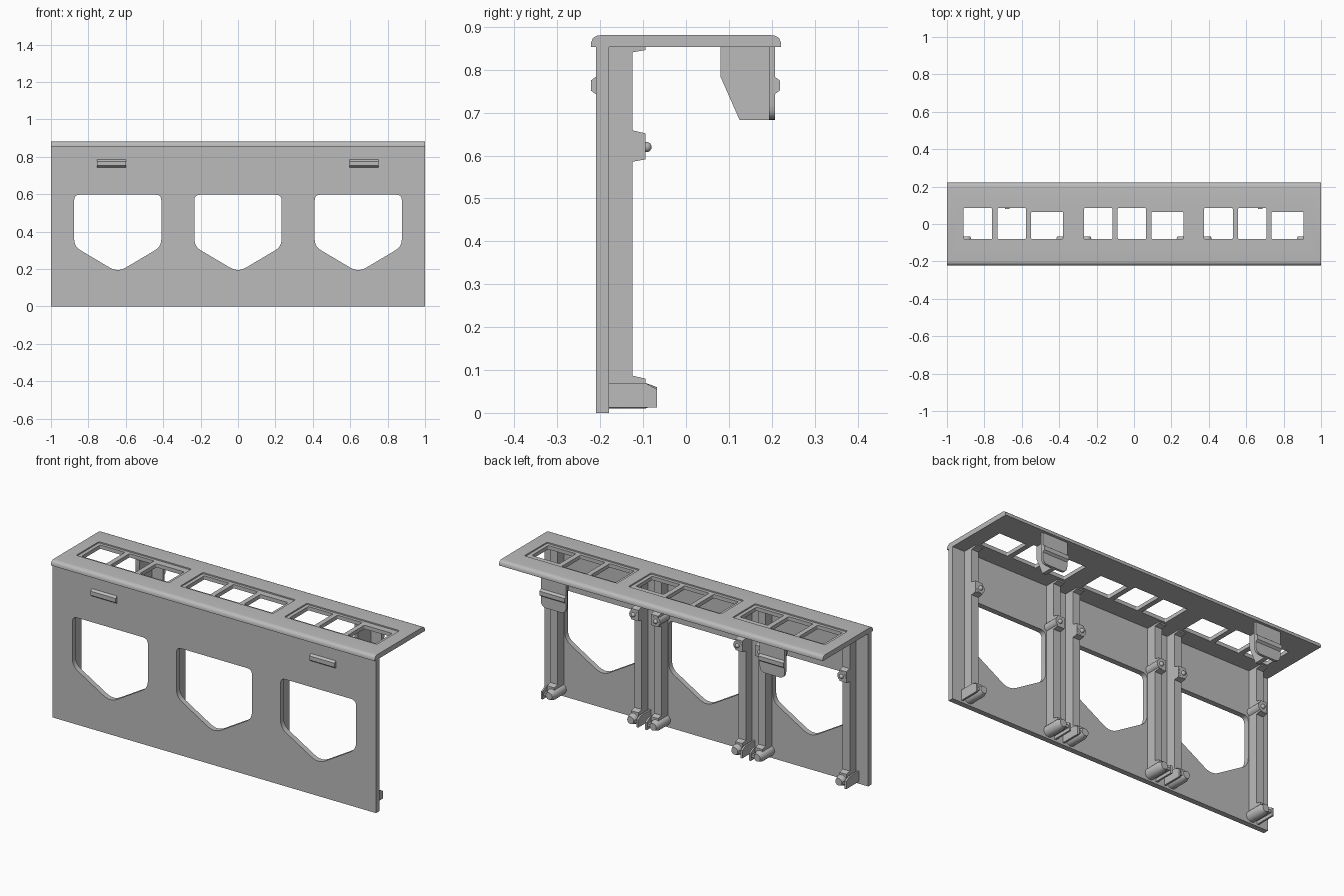
import bpy, bmesh, math
from mathutils import Vector

cube = bpy.data.objects.get("Cube")
if cube:
    bpy.data.objects.remove(cube)

grey = bpy.data.materials.new("plain grey")
grey.use_nodes = True
colour = (0.5, 0.5, 0.5, 1)
grey.diffuse_color = colour
grey.node_tree.nodes["Principled BSDF"].inputs["Base Color"].default_value = colour


def finish(name, bm):
    bmesh.ops.recalc_face_normals(bm, faces=bm.faces)
    mesh = bpy.data.meshes.new(name)
    bm.to_mesh(mesh)
    bm.free()
    mesh.materials.append(grey)
    ob = bpy.data.objects.new(name, mesh)
    bpy.context.collection.objects.link(ob)
    return ob


def select_only(ob):
    bpy.ops.object.select_all(action='DESELECT')
    bpy.context.view_layer.objects.active = ob
    ob.select_set(True)


def smooth(ob):
    select_only(ob)
    bpy.ops.object.shade_smooth_by_angle(angle=math.radians(35))


def rounded(points, radius, steps=5):
    """Outline with its corners rounded; a radius of 0 keeps a corner sharp."""
    out = []
    for i, (x, y) in enumerate(points):
        r = radius[i] if isinstance(radius, list) else radius
        p = Vector((x, y))
        if r == 0:
            out.append(p)
            continue
        a = p + (Vector(points[i - 1]) - p).normalized() * r
        b = p + (Vector(points[(i + 1) % len(points)]) - p).normalized() * r
        for k in range(steps + 1):
            t = k / steps
            out.append(a * (1 - t) ** 2 + p * 2 * t * (1 - t) + b * t * t)
    return out


def prism(bm, outline, axis, lo, hi):
    """Extrude an outline along an axis; the outline uses the other two axes in order."""
    def place(p, d):
        c = list(p)
        c.insert(axis, d)
        return c
    n = len(outline)
    a = [bm.verts.new(place(p, lo)) for p in outline]
    b = [bm.verts.new(place(p, hi)) for p in outline]
    bm.faces.new(a)
    bm.faces.new(b[::-1])
    for i in range(n):
        j = (i + 1) % n
        bm.faces.new((a[i], b[i], b[j], a[j]))


def rect(x0, x1, y0, y1):
    return [(x0, y0), (x1, y0), (x1, y1), (x0, y1)]


def box(bm, x0, x1, y0, y1, z0, z1):
    prism(bm, rect(x0, x1, y0, y1), 2, z0, z1)


def lathe_y(bm, x, z, rings, sides=20):
    """Round part along y, from (y, radius) rings."""
    loops = [[bm.verts.new((x + r * math.cos(math.tau * k / sides), y,
                            z + r * math.sin(math.tau * k / sides)))
              for k in range(sides)] for y, r in rings]
    bm.faces.new(loops[0])
    bm.faces.new(loops[-1])
    for a, b in zip(loops, loops[1:]):
        for k in range(sides):
            j = (k + 1) % sides
            bm.faces.new((a[k], a[j], b[j], b[k]))


def cut(ob, bm):
    cutter = finish("cutter", bm)
    cutter.hide_render = True
    mod = ob.modifiers.new("cut", 'BOOLEAN')
    mod.operation = 'DIFFERENCE'
    mod.solver = 'EXACT'
    mod.object = cutter
    select_only(ob)
    bpy.ops.object.modifier_apply(modifier=mod.name)
    bpy.data.objects.remove(cutter)


BAYS = (-0.643, 0, 0.643)

# Front panel with three pointed windows
bm = bmesh.new()
box(bm, -1, 1, -0.21, -0.18, 0, 0.856)
panel = finish("front_panel", bm)
bm = bmesh.new()
for c in BAYS:
    w = 0.233
    shape = [(c - w, 0.597), (c - w, 0.32), (c, 0.182), (c + w, 0.32), (c + w, 0.597)]
    prism(bm, rounded(shape, [0.03, 0.04, 0.05, 0.04, 0.03]), 1, -0.3, -0.1)
cut(panel, bm)
smooth(panel)

# Top shelf with rounded long edges, shallow recesses and windows
bm = bmesh.new()
edge = rounded([(-0.222, 0.853), (-0.222, 0.881), (0.222, 0.881), (0.222, 0.853)],
               [0, 0.025, 0.025, 0])
prism(bm, edge, 0, -1, 1)
shelf = finish("top_shelf", bm)
bm = bmesh.new()
for c in BAYS:
    prism(bm, rounded(rect(c - 0.288, c + 0.284, -0.098, 0.102), 0.008), 2, 0.874, 0.95)
cut(shelf, bm)
bm = bmesh.new()
for c in BAYS:
    for x0, x1, back in ((-0.268, -0.115, 0.085), (-0.087, 0.065, 0.085), (0.093, 0.264, 0.065)):
        prism(bm, rounded(rect(c + x0, c + x1, -0.08, back), 0.006), 2, 0.8, 0.95)
cut(shelf, bm)
smooth(shelf)

# Grip bumps on the front and snap clips at the back
bump = [(0, 0.742), (0.013, 0.752), (0.013, 0.775), (0, 0.785)]
for side, x0 in (("right", -0.755), ("left", 0.597)):
    x1 = x0 + 0.155
    mid = (x0 + x1) / 2
    bm = bmesh.new()
    prism(bm, [(-0.209 - y, z) for y, z in bump], 0, x0, x1)
    finish(side + "_front_bump", bm)

    bm = bmesh.new()
    plate = rounded([(x0, 0.855), (x0, 0.683), (x1, 0.683), (x1, 0.855)], [0, 0.035, 0.035, 0])
    prism(bm, plate, 1, 0.193, 0.207)
    prism(bm, [(y + 0.206, z) for y, z in bump], 0, x0, x1)
    gusset = [(0.08, 0.855), (0.08, 0.785), (0.125, 0.683), (0.195, 0.683), (0.195, 0.855)]
    prism(bm, gusset, 0, mid - 0.012, mid + 0.012)
    smooth(finish(side + "_snap_clip", bm))

# Rear ribs, each with collars, an upper post and a lower foot
number = 0
for c in BAYS:
    for s in (-1, 1):
        number += 1
        x = c + s * 0.252

        def span(a, b):
            return sorted((x + s * a, x + s * b))

        bm = bmesh.new()
        box(bm, *span(-0.014, 0.03), -0.181, -0.125, 0.05, 0.855)
        for low, high in ((0.585, 0.66), (0.04, 0.088), (0.84, 0.87)):
            top = min(high, 0.855)
            collar = [(-0.13, low), (-0.095, low + 0.006),
                      (-0.095, min(high - 0.008, top)), (-0.13, top)]
            prism(bm, collar, 0, *span(-0.014, 0.03))
        finish(f"rib_{number}", bm)

        bm = bmesh.new()
        lathe_y(bm, x, 0.62, [(-0.181, 0.026), (-0.094, 0.026)])
        lathe_y(bm, x, 0.62, [(-0.1, 0.012), (-0.09, 0.012), (-0.084, 0.009), (-0.081, 0.004)])
        smooth(finish(f"upper_post_{number}", bm))

        bm = bmesh.new()
        lathe_y(bm, x, 0.04, [(-0.181, 0.03), (-0.095, 0.03), (-0.068, 0.02)])
        foot = [(-0.181, 0.012), (-0.068, 0.012), (-0.068, 0.055), (-0.095, 0.07), (-0.181, 0.07)]
        prism(bm, foot, 0, *span(0.038, 0.048))
        box(bm, *span(0, 0.04), -0.181, -0.075, 0.03, 0.045)
        smooth(finish(f"lower_foot_{number}", bm))
